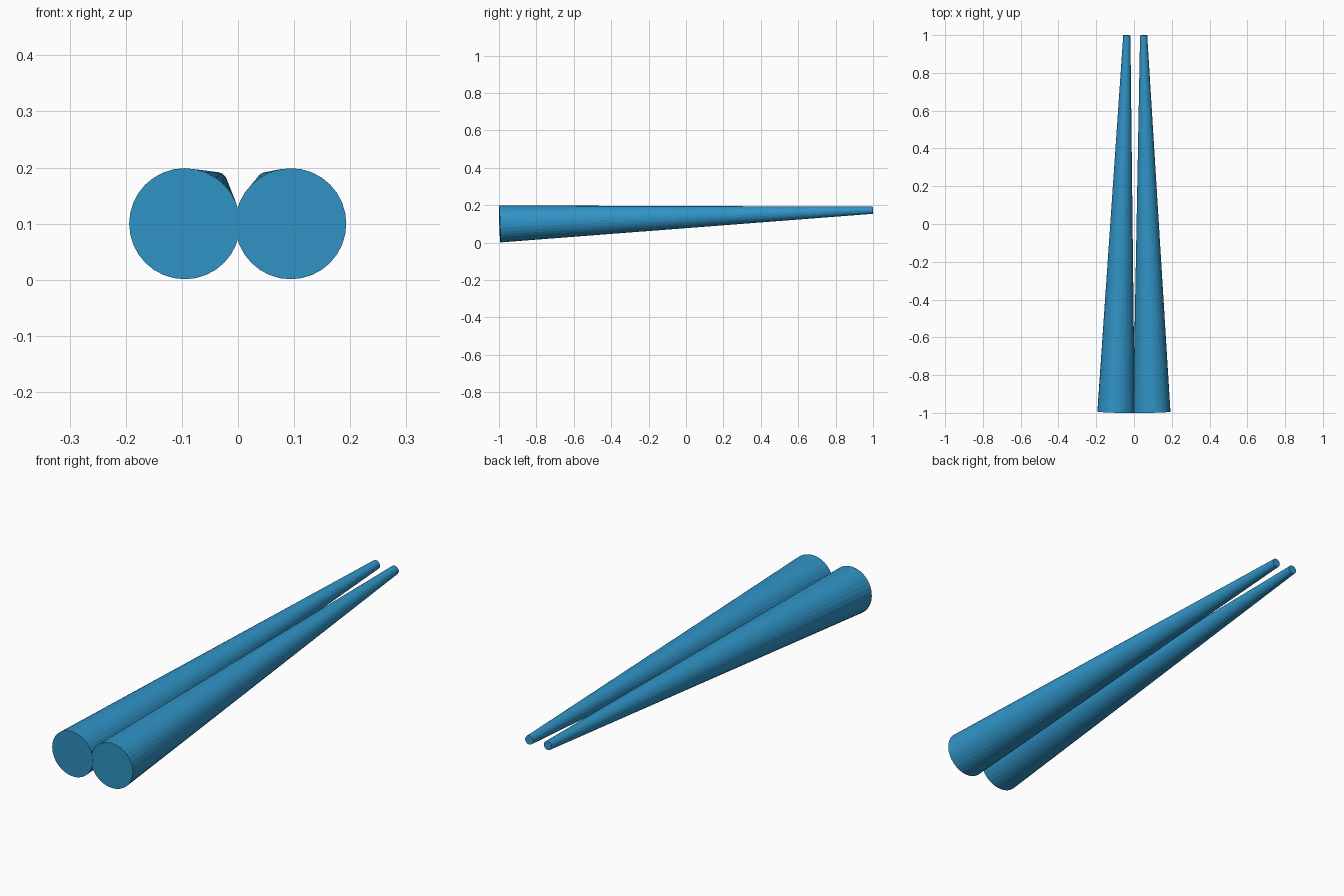
import bpy
from mathutils import Vector

if "Cube" in bpy.data.objects:
    bpy.data.objects.remove(bpy.data.objects["Cube"])


def tapered_stick(name, start, end, r_start, r_end):
    """Tapered round stick whose flat ends are square to its axis."""
    a, b = Vector(start), Vector(end)
    axis = b - a
    bpy.ops.mesh.primitive_cone_add(
        vertices=32, radius1=r_start, radius2=r_end, depth=axis.length,
        location=(a + b) / 2,
        rotation=axis.to_track_quat('Z', 'Y').to_euler())
    stick = bpy.context.object
    stick.name = name
    stick.data.materials.append(blue)
    return stick


blue = bpy.data.materials.new("blue")
blue.diffuse_color = (0.03, 0.30, 0.58, 1)
blue.use_nodes = True
blue.node_tree.nodes["Principled BSDF"].inputs["Base Color"].default_value = blue.diffuse_color

# Pair of sticks: thick ends touching at the front, thin tips slightly apart
tapered_stick("left_stick", (-0.095, -0.996, 0.1), (-0.038, 0.999, 0.173), 0.099, 0.019)
tapered_stick("right_stick", (0.094, -0.996, 0.1), (0.051, 0.999, 0.173), 0.099, 0.019)
